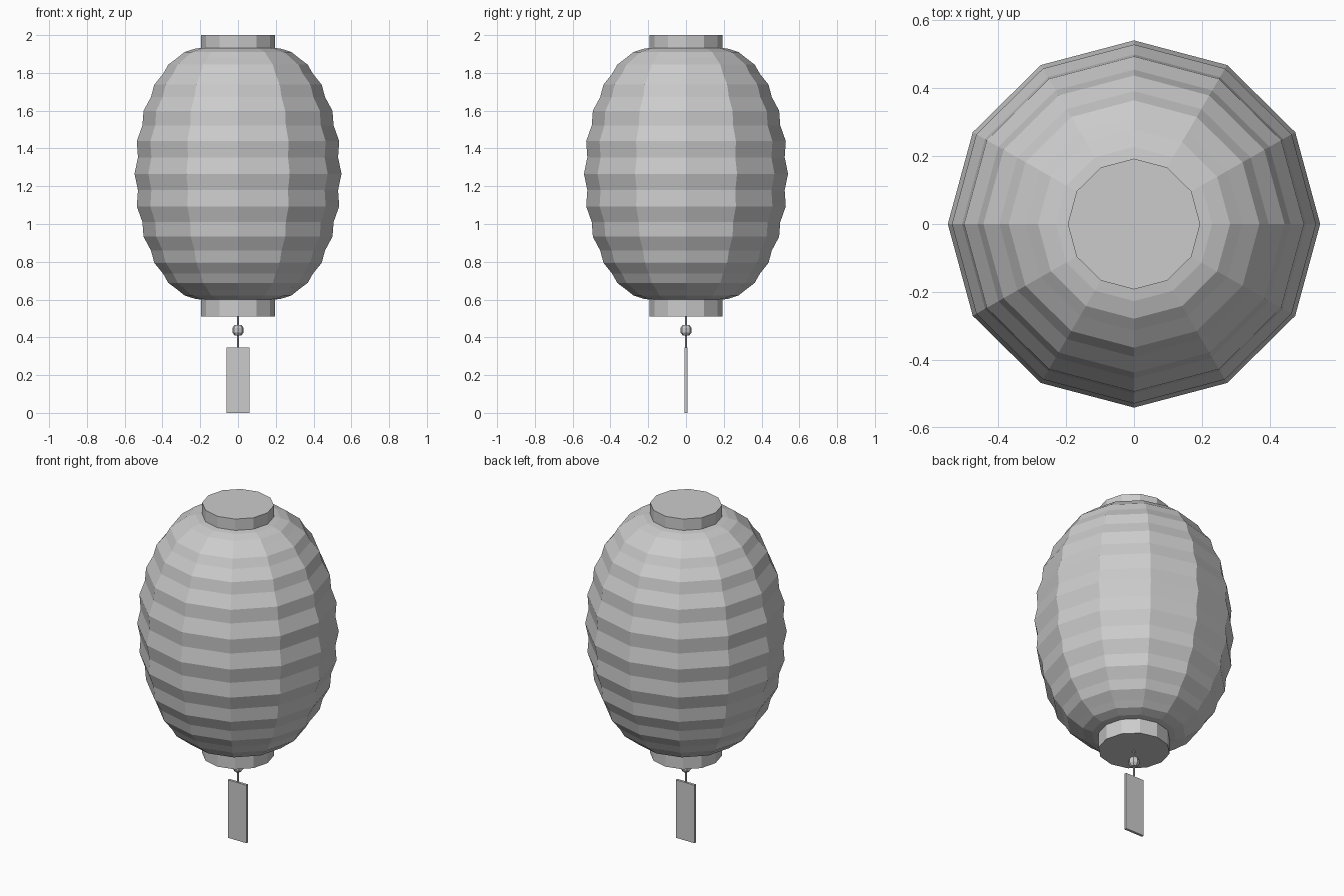
import bpy, bmesh
from math import sin, cos, pi

if "Cube" in bpy.data.objects:
    bpy.data.objects.remove(bpy.data.objects["Cube"])

SIDES = 12
Y_SCALE = 0.986  # the lantern is very slightly narrower in depth


def lathe(name, profile, sides=SIDES):
    """Revolve (radius, z) points around z, closing both ends."""
    bm = bmesh.new()
    rings = [[bm.verts.new((r * cos(2 * pi * i / sides),
                            r * sin(2 * pi * i / sides) * Y_SCALE, z))
              for i in range(sides)] for r, z in profile]
    for a, b in zip(rings, rings[1:]):
        for i in range(sides):
            j = (i + 1) % sides
            bm.faces.new((a[i], a[j], b[j], b[i]))
    bm.faces.new(rings[0][::-1])
    bm.faces.new(rings[-1])
    mesh = bpy.data.meshes.new(name)
    bm.to_mesh(mesh)
    bm.free()
    obj = bpy.data.objects.new(name, mesh)
    bpy.context.collection.objects.link(obj)
    return obj


# Ribbed paper body: rounded profile, every second ring pulled in
profile = []
for k in range(-12, 13):
    t = k * pi / 24
    r = 0.19 + 0.358 * cos(t)
    if k % 2:
        r *= 0.972
    profile.append((r, 1.266 + 0.667 * sin(t)))
lathe("paper_body", profile)

# Collars
lathe("top_collar", [(0.195, 1.93), (0.195, 2.0)])
lathe("bottom_collar", [(0.195, 0.51), (0.195, 0.602)])

# Hanging string
lathe("string", [(0.005, 0.34), (0.005, 0.515)], 6)

# Bead
lathe("bead", [(0.018, 0.41), (0.03, 0.426), (0.03, 0.45), (0.018, 0.466)], 8)

# Paper tag
bpy.ops.mesh.primitive_cube_add(size=1, location=(0, 0, 0.1725))
tag = bpy.context.object
tag.name = "paper_tag"
tag.scale = (0.124, 0.015, 0.345)
